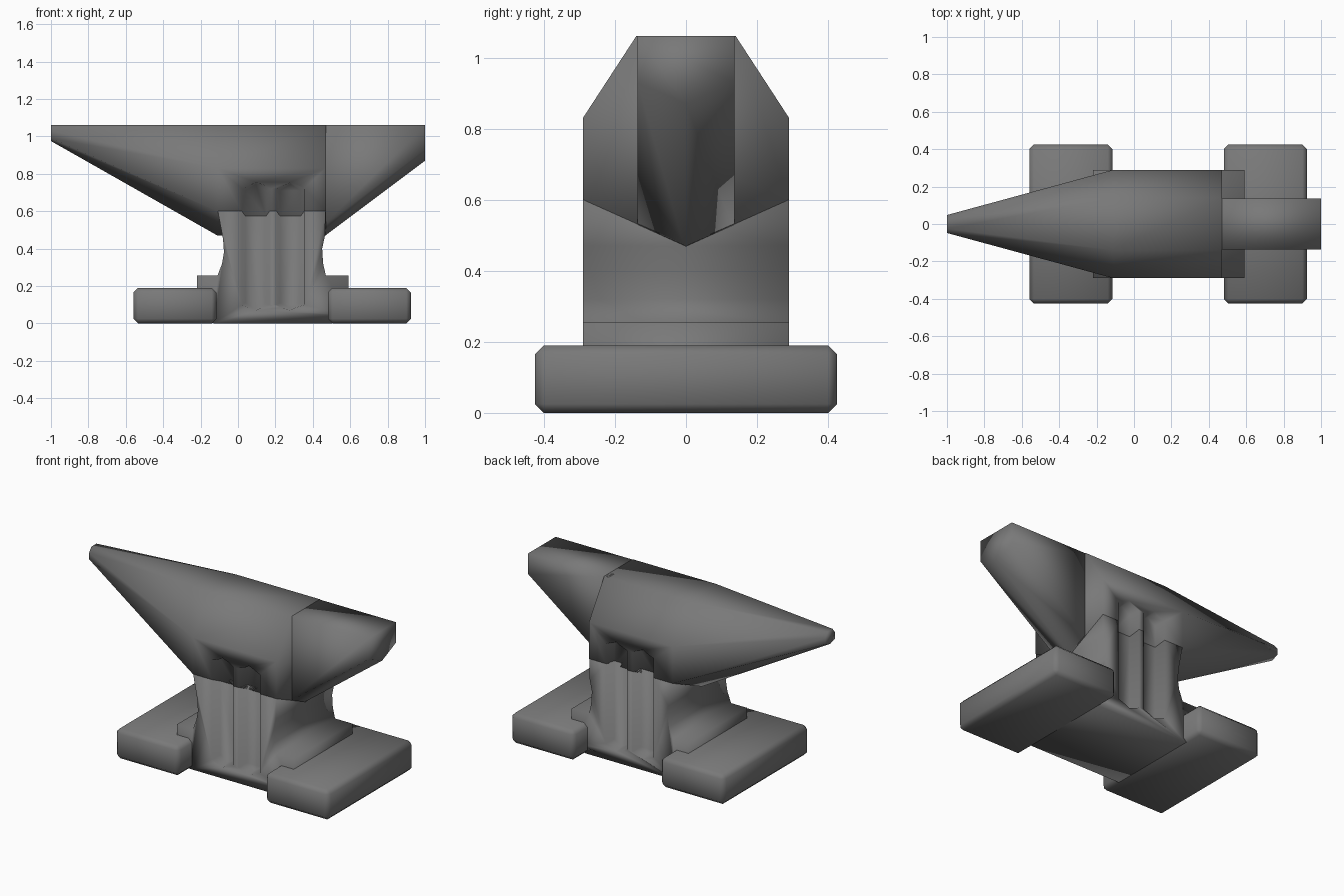
import bpy, bmesh
from math import radians

if "Cube" in bpy.data.objects:
    bpy.data.objects.remove(bpy.data.objects["Cube"])

iron = bpy.data.materials.new("dark_iron")
iron.diffuse_color = (.19, .19, .19, 1)
iron.use_nodes = True
iron.node_tree.nodes["Principled BSDF"].inputs["Base Color"].default_value = iron.diffuse_color


def loft(name, rings):
    """Skin a list of equal-length point rings and cap both ends."""
    bm = bmesh.new()
    vs = [[bm.verts.new(p) for p in r] for r in rings]
    n = len(rings[0])
    for a, b in zip(vs, vs[1:]):
        for i in range(n):
            j = (i + 1) % n
            bm.faces.new((a[i], a[j], b[j], b[i]))
    bm.faces.new(vs[0])
    bm.faces.new(vs[-1])
    bmesh.ops.recalc_face_normals(bm, faces=bm.faces)
    me = bpy.data.meshes.new(name)
    bm.to_mesh(me)
    bm.free()
    me.materials.append(iron)
    ob = bpy.data.objects.new(name, me)
    bpy.context.collection.objects.link(ob)
    return ob


def section(x, half):
    """Symmetric ring at x from the +y half outline, top to bottom point."""
    right = [(x, y, z) for y, z in half]
    left = [(x, -y, z) for y, z in reversed(half) if y > 0]
    return right + left


def finish(ob):
    """Apply modifiers and shade softly all over."""
    bpy.ops.object.select_all(action='DESELECT')
    ob.select_set(True)
    bpy.context.view_layer.objects.active = ob
    for m in list(ob.modifiers):
        bpy.ops.object.modifier_apply(modifier=m.name)
    bpy.ops.object.shade_smooth_by_angle(angle=radians(120))


# Horn and body: house-shaped section with a V underside
block = [(.14, 1.06), (.29, .83), (.29, .60), (0, .47)]
tip = [(.025, 1.06), (.048, 1.03), (.048, .99), (0, .975)]
body = loft("horn_and_body", [section(-1, tip), section(-.11, block), section(.47, block)])

# Heel: narrow wedge with a V underside
heel = loft("heel", [
    section(.44, [(.136, 1.06), (.136, .51), (0, .45)]),
    section(1, [(.136, 1.06), (.136, .93), (0, .87)])])

# Waist and plinth: one side profile extruded across the width
profile = [(-.22, .04), (-.22, .255), (-.11, .255), (-.085, .32), (-.075, .38),
           (-.08, .45), (-.108, .60), (.468, .60), (.465, .47), (.45, .40),
           (.455, .32), (.47, .255), (.59, .255), (.59, .04), (.5, 0), (-.13, 0)]
waist = loft("waist", [[(x, y, z) for x, z in profile] for y in (-.29, .29)])

# Fluted grooves on the front and back
cutters = []
for side in (-1, 1):
    for cx in (.095, .28):
        rings = []
        for y, w, e in ((.34, .09, .0), (.23, .055, .02)):
            rings.append([(cx + dx, side * y, z) for dx, z in (
                (-w, .09 + e), (0, .06 + e), (w, .09 + e),
                (w, .73 - e), (0, .765 - e), (-w, .73 - e))])
        c = loft("groove_cutter", rings)
        c.hide_render = True
        cutters.append(c)
for ob in (body, waist):
    for c in cutters:
        m = ob.modifiers.new("groove", 'BOOLEAN')
        m.operation = 'DIFFERENCE'
        m.solver = 'EXACT'
        m.object = c

# Two wide feet with bevelled edges
feet = []
for name, x0, x1 in (("left_foot", -.56, -.115), ("right_foot", .48, .925)):
    ring = [(-.425, 0), (.425, 0), (.425, .19), (-.425, .19)]
    f = loft(name, [[(x, y, z) for y, z in ring] for x in (x0, x1)])
    b = f.modifiers.new("bevel", 'BEVEL')
    b.width = .025
    b.segments = 1
    feet.append(f)

for ob in [body, heel, waist] + feet:
    finish(ob)
for c in cutters:
    bpy.data.objects.remove(c, do_unlink=True)
